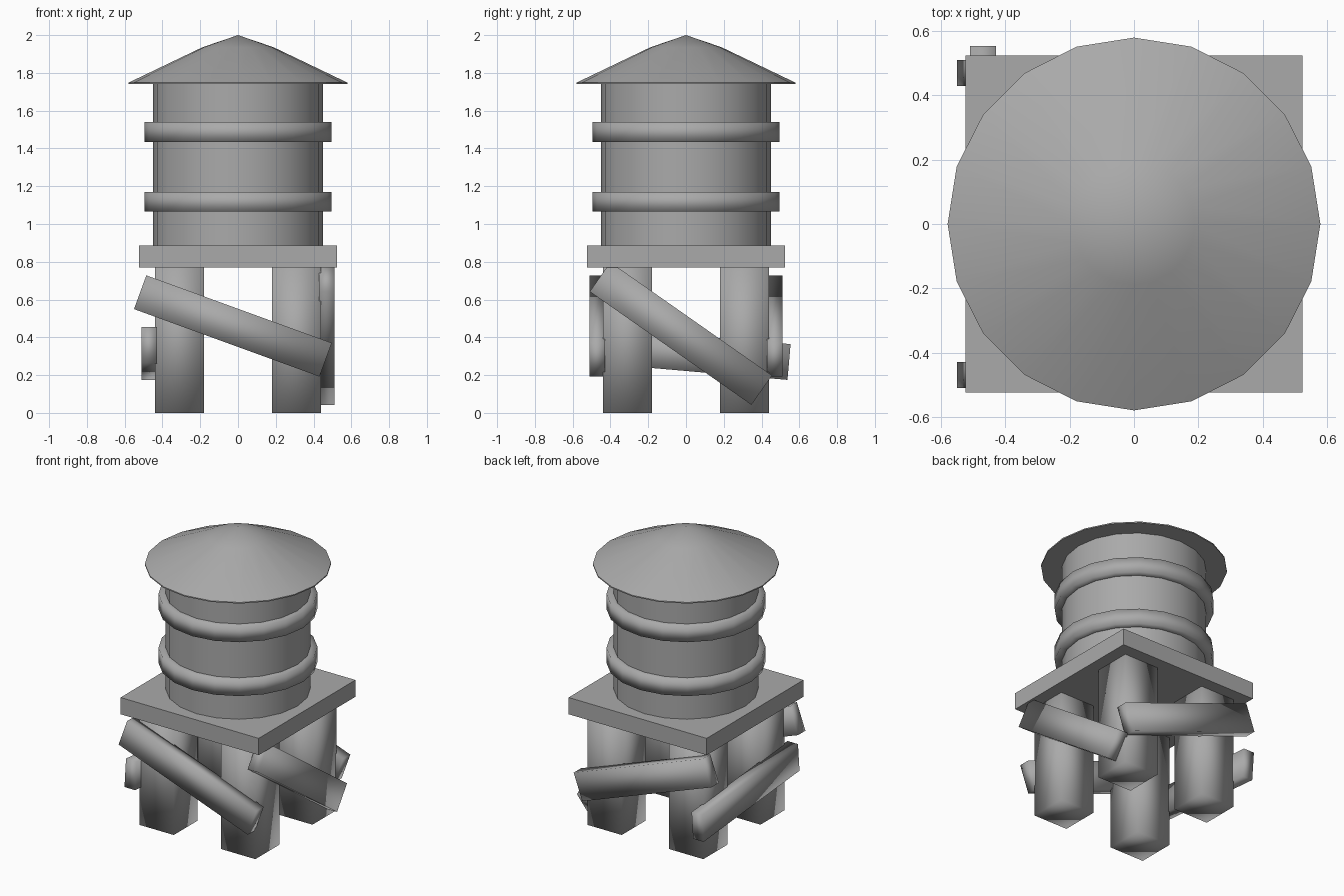
import bpy
import bmesh
from math import radians, sin, cos, pi
from mathutils import Matrix, Vector

if "Cube" in bpy.data.objects:
    bpy.data.objects.remove(bpy.data.objects["Cube"], do_unlink=True)

grey = bpy.data.materials.new("plain grey")
grey.use_nodes = True
colour = (0.4, 0.4, 0.4, 1)
grey.diffuse_color = colour
grey.node_tree.nodes["Principled BSDF"].inputs["Base Color"].default_value = colour


def finish(name, bm, smooth=True):
    bmesh.ops.recalc_face_normals(bm, faces=bm.faces)
    mesh = bpy.data.meshes.new(name)
    bm.to_mesh(mesh)
    bm.free()
    mesh.materials.append(grey)
    for poly in mesh.polygons:
        poly.use_smooth = smooth
    obj = bpy.data.objects.new(name, mesh)
    bpy.context.collection.objects.link(obj)
    return obj


def box(name, centre, size, turn=Matrix()):
    bm = bmesh.new()
    matrix = Matrix.Translation(centre) @ turn @ Matrix.Diagonal((*size, 1))
    bmesh.ops.create_cube(bm, size=1, matrix=matrix)
    return finish(name, bm)


def lathe(name, profile, sides=20):
    """Spin (radius, height) points around the z axis; radius 0 makes a tip."""
    bm = bmesh.new()
    rings = []
    for r, z in profile:
        if r == 0:
            rings.append([bm.verts.new((0, 0, z))] * sides)
        else:
            rings.append([bm.verts.new((r * cos(2 * pi * i / sides),
                                        r * sin(2 * pi * i / sides), z))
                          for i in range(sides)])
    for low, high in zip(rings, rings[1:]):
        for i in range(sides):
            j = (i + 1) % sides
            corners = dict.fromkeys((low[i], low[j], high[j], high[i]))
            bm.faces.new(list(corners))
    return finish(name, bm)


def sharpen(obj, angle):
    bpy.ops.object.select_all(action="DESELECT")
    obj.select_set(True)
    bpy.context.view_layer.objects.active = obj
    bpy.ops.object.shade_smooth_by_angle(angle=radians(angle))


# Four square legs
for side, x in (("right", -0.31), ("left", 0.31)):
    for end, y in (("front", -0.31), ("back", 0.31)):
        box(f"{end}_{side}_leg", (x, y, 0.39), (0.26, 0.26, 0.78))

# Diagonal brace planks, one nailed across each side
PLANK = 1.045, 0.08, 0.19
for name, y in (("front_brace", -0.47), ("back_brace", 0.47)):
    box(name, (-0.027, y, 0.46), PLANK, Matrix.Rotation(radians(20), 4, "Y"))
for name, x, y, z, tilt in (("left_brace", 0.47, -0.027, 0.42, 35),
                            ("right_brace", -0.47, 0.025, 0.315, 5)):
    turn = Matrix.Rotation(pi / 2, 4, "Z") @ Matrix.Rotation(radians(tilt), 4, "Y")
    box(name, (x, y, z), PLANK, turn)

# Square platform
sharpen(box("platform", (0, 0, 0.8275), (1.05, 1.05, 0.115)), 30)

# Tank with two raised hoops
sharpen(lathe("tank", [(0, 0.88), (0.45, 0.88), (0.45, 1.745), (0, 1.745)]), 40)
for name, z in (("lower_hoop", 1.065), ("upper_hoop", 1.435)):
    lathe(name, [(0.44, z), (0.495, z), (0.495, z + 0.105), (0.44, z + 0.105)])

# Shallow conical roof with a flatter cap
sharpen(lathe("roof", [(0, 1.74), (0.58, 1.74), (0.58, 1.748),
                       (0.19, 1.935), (0, 2.0)]), 40)
